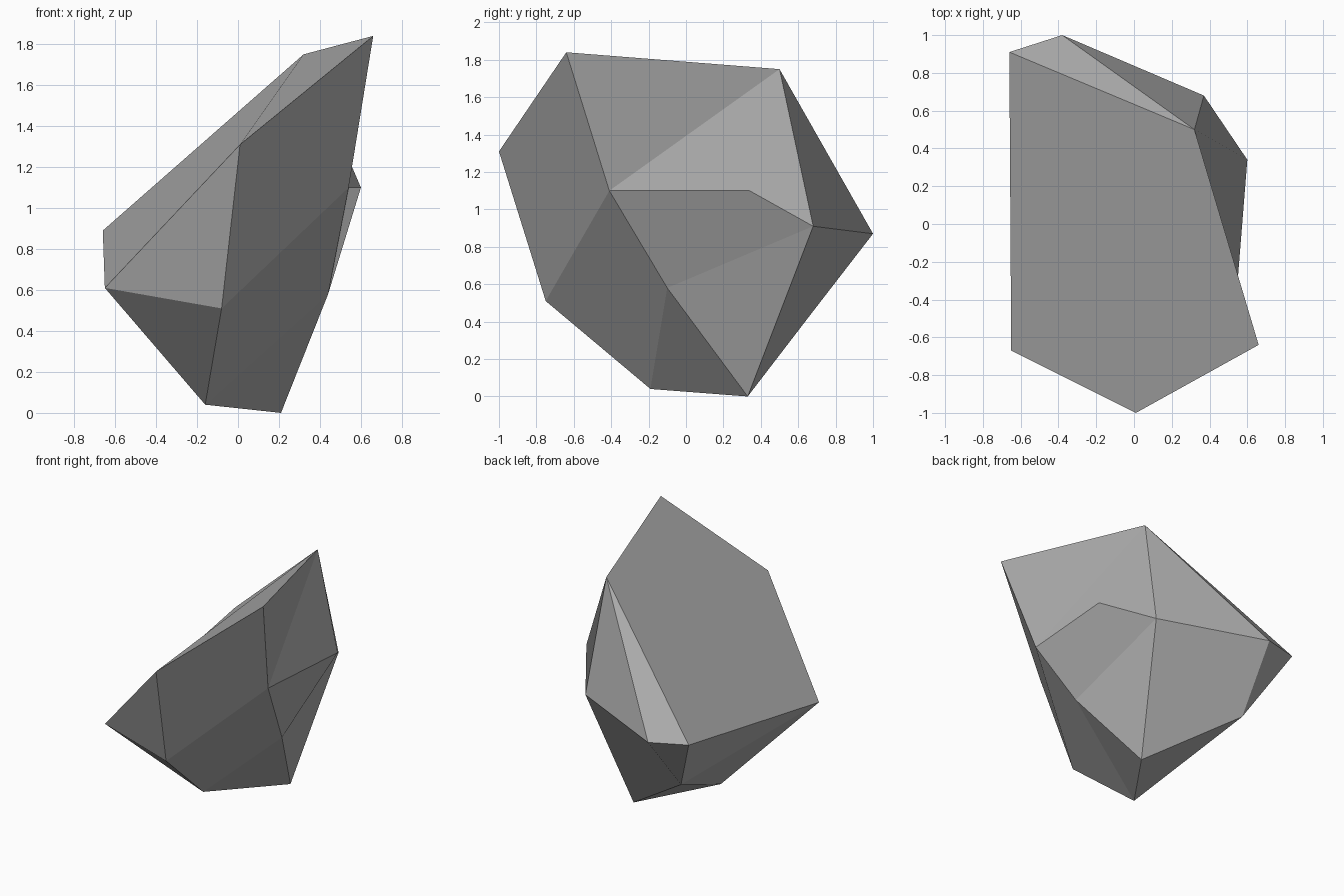
import bpy
import bmesh

old = bpy.data.objects.get("Cube")
if old:
    bpy.data.objects.remove(old, do_unlink=True)

# Grey stone
stone = bpy.data.materials.new("grey_stone")
stone.use_nodes = True
colour = (0.42, 0.42, 0.42, 1.0)
stone.diffuse_color = colour
shader = next(n for n in stone.node_tree.nodes if n.type == "BSDF_PRINCIPLED")
shader.inputs["Base Color"].default_value = colour
shader.inputs["Roughness"].default_value = 0.9

# Corners of the boulder
corners = {
    "peak": (0.66, -0.64, 1.84),
    "crest": (0.32, 0.50, 1.75),
    "brow": (0.01, -1.00, 1.31),
    "back_rim": (-0.66, 0.91, 0.89),
    "back_tip": (-0.38, 1.00, 0.87),
    "front_rim": (-0.65, -0.67, 0.61),
    "chin": (-0.08, -0.75, 0.51),
    "front_foot": (-0.16, -0.19, 0.04),
    "back_foot": (0.21, 0.33, 0.00),
    "bulge": (0.60, 0.34, 1.10),
    "shoulder": (0.37, 0.68, 0.91),
    "cheek": (0.54, -0.41, 1.10),
    "waist": (0.44, -0.10, 0.58),
    "heel": (-0.42, 0.66, 0.43),
}

# Flat facets, each listed by its corners
facets = [
    # Sloping top
    "peak crest back_rim front_rim brow",
    "crest back_tip back_rim",
    # Left side
    "peak cheek crest",
    "bulge shoulder crest cheek",
    "bulge cheek waist shoulder",
    "shoulder waist back_foot",
    # Front
    "cheek peak brow chin",
    "chin front_foot waist cheek",
    "front_foot back_foot waist",
    "front_rim chin brow",
    "front_rim front_foot chin",
    # Back and underside
    "crest shoulder back_tip",
    "shoulder back_foot heel back_tip",
    "heel back_foot front_foot",
    "back_rim back_tip heel",
    "back_rim heel front_rim",
    "front_rim heel front_foot",
]

bm = bmesh.new()
points = {name: bm.verts.new(place) for name, place in corners.items()}
for facet in facets:
    bm.faces.new([points[name] for name in facet.split()])
bmesh.ops.recalc_face_normals(bm, faces=bm.faces)

mesh = bpy.data.meshes.new("boulder")
bm.to_mesh(mesh)
bm.free()
mesh.materials.append(stone)
boulder = bpy.data.objects.new("boulder", mesh)
bpy.context.scene.collection.objects.link(boulder)
